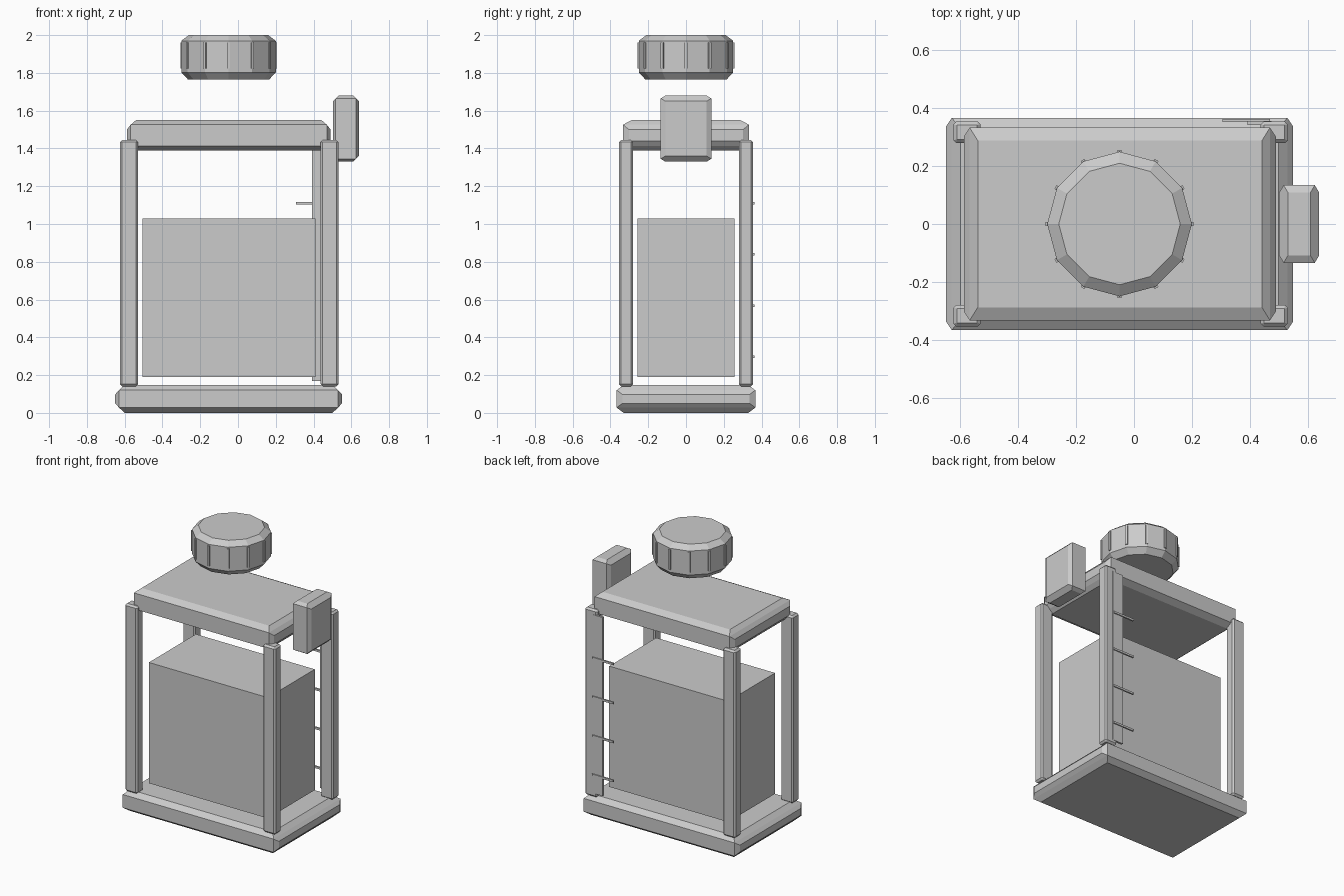
import bpy, bmesh, math
from mathutils import Matrix, Vector

if "Cube" in bpy.data.objects:
    bpy.data.objects.remove(bpy.data.objects["Cube"])

grey = bpy.data.materials.new("plain grey")
grey.diffuse_color = (0.6, 0.6, 0.6, 1)
grey.use_nodes = True
grey.node_tree.nodes["Principled BSDF"].inputs["Base Color"].default_value = grey.diffuse_color


def finish(name, bm):
    bmesh.ops.recalc_face_normals(bm, faces=bm.faces)
    me = bpy.data.meshes.new(name)
    bm.to_mesh(me)
    bm.free()
    me.materials.append(grey)
    ob = bpy.data.objects.new(name, me)
    bpy.context.collection.objects.link(ob)
    return ob


def box(name, lo, hi):
    bm = bmesh.new()
    bmesh.ops.create_cube(bm, size=1)
    for v in bm.verts:
        v.co = Vector([lo[i] if v.co[i] < 0 else hi[i] for i in range(3)])
    return finish(name, bm)


def chamfer_box(name, lo, hi, xz, yz, xy):
    """Box whose edges are cut by a pair of distances for each edge direction."""
    c = [(a + b) / 2 for a, b in zip(lo, hi)]
    hx, hy, hz = [(b - a) / 2 for a, b in zip(lo, hi)]
    bm = bmesh.new()
    for sx in (-1, 1):
        for sy in (-1, 1):
            for sz in (-1, 1):
                for p in ((hx, hy - xy[1], hz - xz[1]),
                          (hx - xy[0], hy, hz - yz[1]),
                          (hx - xz[0], hy - yz[0], hz)):
                    bm.verts.new((c[0] + sx * p[0], c[1] + sy * p[1], c[2] + sz * p[2]))
    bmesh.ops.convex_hull(bm, input=bm.verts)
    bmesh.ops.dissolve_limit(bm, angle_limit=0.005, verts=bm.verts, edges=bm.edges)
    return finish(name, bm)


# Base and lid plates
chamfer_box("base", (-0.65, -0.367, 0), (0.55, 0.367, 0.148),
            (0.05, 0.05), (0.037, 0.028), (0.02, 0.03))
chamfer_box("lid", (-0.588, -0.333, 1.39), (0.49, 0.333, 1.55),
            (0.048, 0.05), (0.045, 0.024), (0.02, 0.03))

# Four corner posts
for side, x in (("left", -0.577), ("right", 0.485)):
    for end, y in (("front", -0.317), ("back", 0.317)):
        chamfer_box(f"{end}_{side}_post", (x - 0.047, y - 0.037, 0.14),
                    (x + 0.047, y + 0.037, 1.445),
                    (0.012, 0.012), (0.012, 0.012), (0.01, 0.01))

# Block of contents inside the frame
box("contents", (-0.505, -0.258, 0.19), (0.41, 0.258, 1.03))

# Gauge strip with four tick marks at the back
box("gauge_strip", (0.392, 0.342, 0.168), (0.475, 0.356, 1.41))
for i in range(4):
    z = 0.297 + 0.271 * i
    box(f"gauge_tick_{i + 1}", (0.306, 0.352, z - 0.007), (0.47, 0.363, z + 0.007))

# Side block
chamfer_box("side_block", (0.502, -0.134, 1.33), (0.64, 0.134, 1.68),
            (0.03, 0.03), (0.025, 0.015), (0.015, 0.025))

# Twelve-sided cap, lofted from rings
bm = bmesh.new()
rings = []
for r, z in ((0.215, 1.765), (0.25, 1.803), (0.25, 1.97), (0.21, 2.0)):
    rings.append([bm.verts.new((-0.05 + r * math.cos(math.tau * i / 12),
                                r * math.sin(math.tau * i / 12), z)) for i in range(12)])
for a, b in zip(rings, rings[1:]):
    for i in range(12):
        j = (i + 1) % 12
        bm.faces.new((a[i], a[j], b[j], b[i]))
bm.faces.new(rings[0][::-1])
bm.faces.new(rings[-1])
finish("cap", bm)

# Grip ribs on the cap corners
bm = bmesh.new()
for i in range(12):
    m = (Matrix.Translation((-0.05, 0, 1.892)) @ Matrix.Rotation(math.tau * i / 12, 4, 'Z')
         @ Matrix.Translation((0.248, 0, 0)) @ Matrix.Diagonal((0.015, 0.015, 0.14, 1)))
    bmesh.ops.create_cube(bm, size=1, matrix=m)
finish("cap_ribs", bm)
